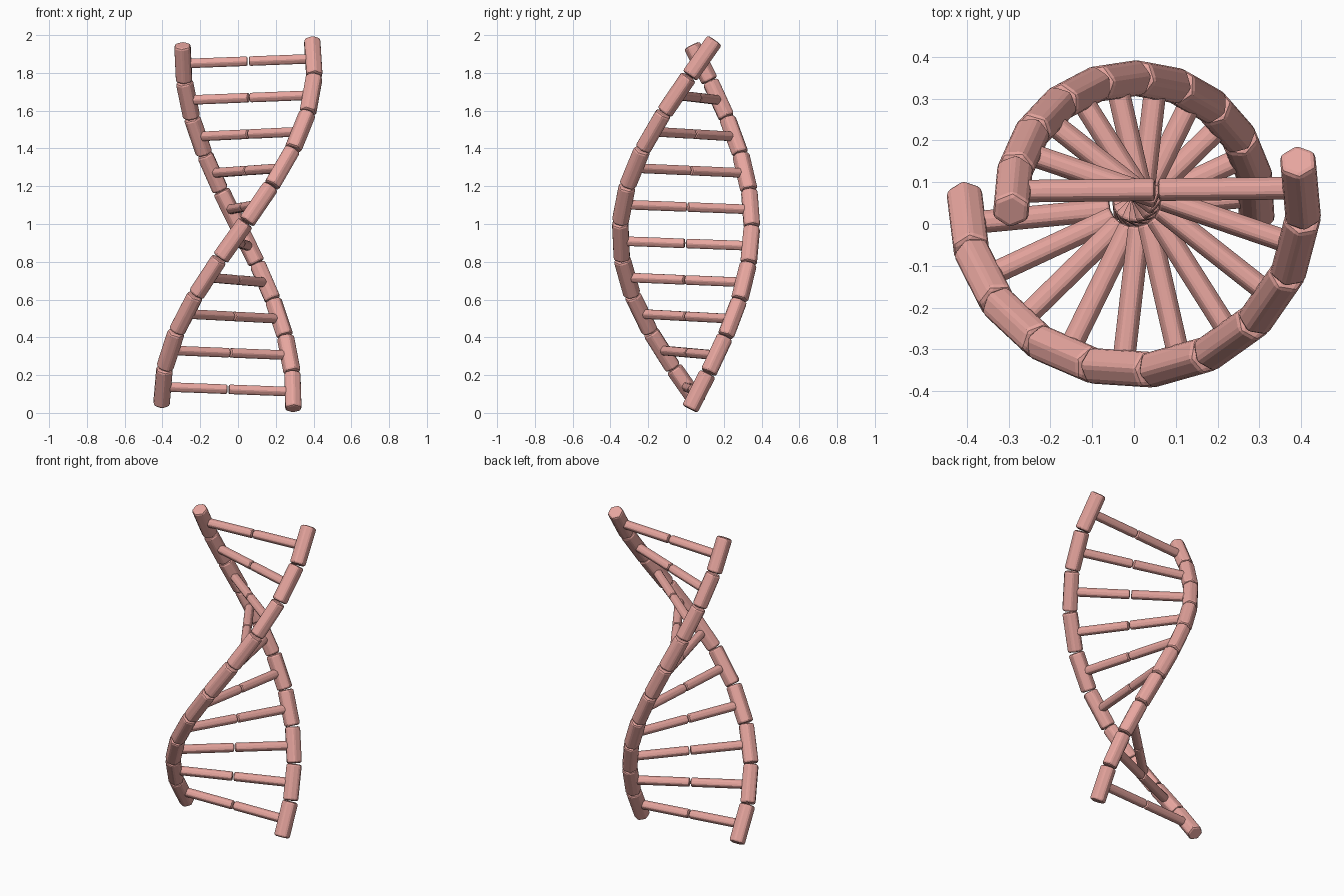
import bpy, bmesh
from math import sin, cos, radians
from mathutils import Vector, Matrix

if "Cube" in bpy.data.objects:
    bpy.data.objects.remove(bpy.data.objects["Cube"])

mat = bpy.data.materials.new("pink")
mat.diffuse_color = (0.80, 0.38, 0.345, 1)
mat.use_nodes = True
mat.node_tree.nodes["Principled BSDF"].inputs["Base Color"].default_value = mat.diffuse_color

N, STEP = 10, 0.193
CY = 0.05                                   # helix axis offset in y


def strand_a(k):
    t = radians(3.5 + 19 * k)
    return Vector((0.291 * cos(t), CY + 0.295 * sin(t), 0.115 + STEP * k))


def strand_b(k):
    t = radians(187 + 19.8 * k)
    return Vector((0.40 * cos(t), CY + 0.395 * sin(t), 0.141 + STEP * k))


def prism(name, p, q, r, side, bevel):
    """Bevelled hexagonal bar from p to q, one flat facing the side direction."""
    axis = (q - p).normalized()
    y = axis.cross(side).normalized()
    x = y.cross(axis)
    rot = Matrix((x, y, axis)).transposed().to_4x4()
    bm = bmesh.new()
    bmesh.ops.create_cone(bm, cap_ends=True, segments=6, radius1=r, radius2=r,
                          depth=(q - p).length)
    bmesh.ops.bevel(bm, geom=bm.edges[:], offset=bevel, segments=2,
                    profile=0.5, affect='EDGES')
    me = bpy.data.meshes.new(name)
    bm.to_mesh(me)
    bm.free()
    me.materials.append(mat)
    ob = bpy.data.objects.new(name, me)
    ob.matrix_world = Matrix.Translation((p + q) / 2) @ rot
    bpy.context.collection.objects.link(ob)


# backbone segments of the two strands
for label, path in (("inner", strand_a), ("outer", strand_b)):
    for k in range(N):
        c = path(k)
        tangent = path(k + 0.5) - path(k - 0.5)
        half = tangent * 0.49
        radial = Vector((c.x, c.y - CY, 0))
        prism(f"{label}_strand_segment_{k + 1}", c - half, c + half, 0.049, radial, 0.012)

# rungs, each split into two halves at the middle
for k in range(N):
    drop = Vector((0, 0, 0.003))
    a, b = strand_a(k) - drop, strand_b(k) - drop
    mid = (a + b) / 2
    gap = (a - b).normalized() * 0.004
    up = Vector((0, 0, 1))
    prism(f"rung_half_inner_{k + 1}", mid + gap, a, 0.029, up, 0.008)
    prism(f"rung_half_outer_{k + 1}", mid - gap, b, 0.029, up, 0.008)
